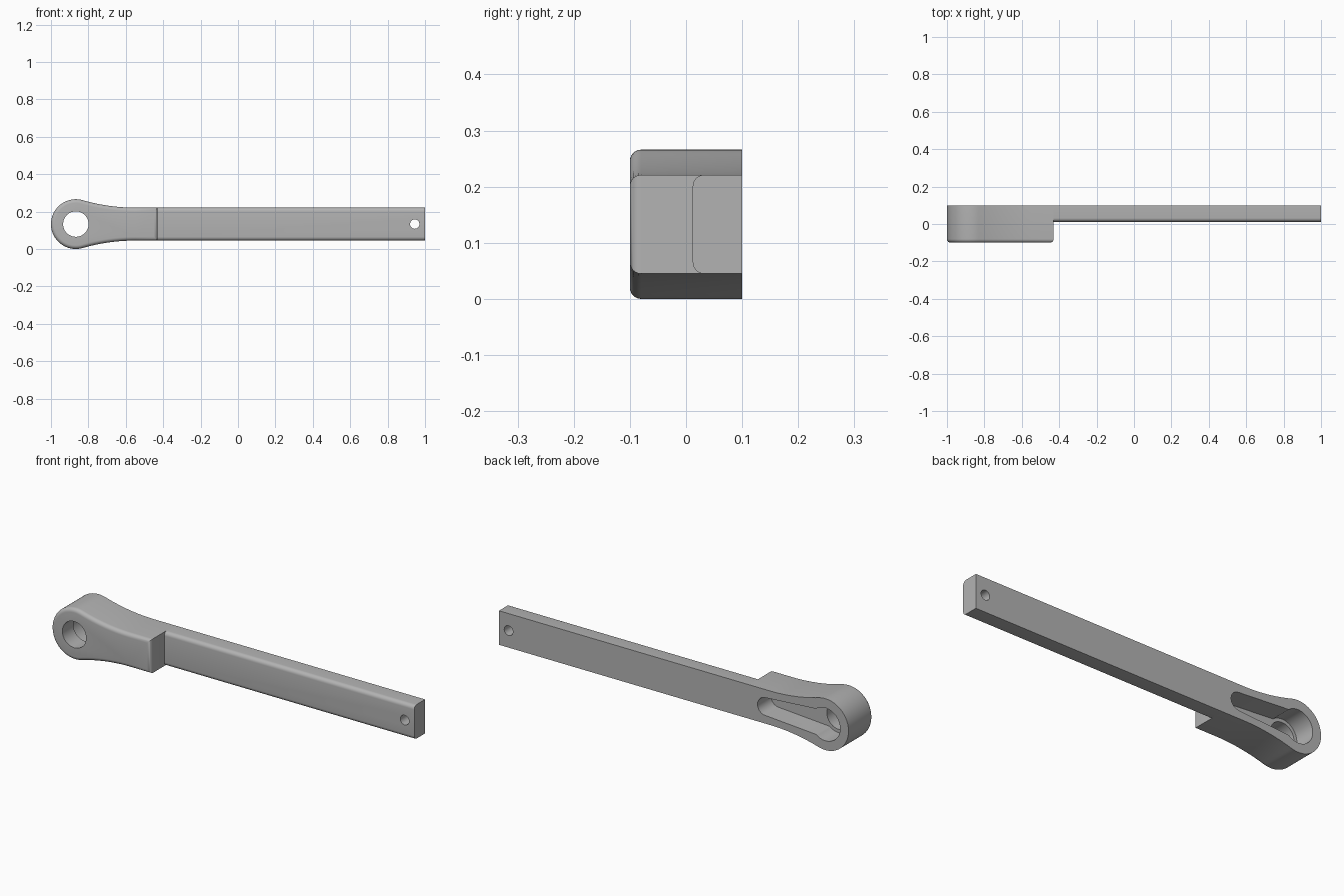
import bpy, bmesh
from math import pi, sin, cos, asin, sqrt

if "Cube" in bpy.data.objects:
    bpy.data.objects.remove(bpy.data.objects["Cube"], do_unlink=True)

# One plain grey for the whole part
grey = bpy.data.materials.new("plain grey")
grey.use_nodes = True
colour = (0.45, 0.45, 0.45, 1)
grey.diffuse_color = colour
grey.node_tree.nodes["Principled BSDF"].inputs["Base Color"].default_value = colour

MID = 0.133          # height of the centre line
EYE_X = -0.867       # centre of the round end
EYE_R = 0.133
HALF = 0.088         # half height of the bar
STEP_X = -0.43       # where the thick end stops
FRONT, LEDGE, BACK = -0.1, 0.012, 0.1
ROUND = 0.02


def arc(cx, cz, r, start, end, steps):
    return [(cx + r * cos(start + (end - start) * i / steps),
             cz + r * sin(start + (end - start) * i / steps)) for i in range(steps + 1)]


def prism(name, outline, front, back, round_edge=None):
    """Extrude an x-z outline along y; round the front edges chosen by round_edge."""
    bm = bmesh.new()
    face = bm.faces.new([bm.verts.new((x, front, z)) for x, z in outline])
    grown = bmesh.ops.extrude_face_region(bm, geom=[face], use_keep_orig=True)
    for v in grown["geom"]:
        if isinstance(v, bmesh.types.BMVert):
            v.co.y = back
    bmesh.ops.recalc_face_normals(bm, faces=bm.faces)
    if round_edge:
        edges = [e for e in bm.edges
                 if all(abs(v.co.y - front) < 1e-5 for v in e.verts) and round_edge(e)]
        bmesh.ops.bevel(bm, geom=edges, offset=ROUND, segments=6, profile=0.5,
                        affect='EDGES', clamp_overlap=False)
    mesh = bpy.data.meshes.new(name)
    bm.to_mesh(mesh)
    bm.free()
    obj = bpy.data.objects.new(name, mesh)
    bpy.context.collection.objects.link(obj)
    mesh.materials.append(grey)
    return obj


def activate(obj):
    bpy.ops.object.select_all(action='DESELECT')
    obj.select_set(True)
    bpy.context.view_layer.objects.active = obj


def cut(obj, cutter):
    activate(obj)
    mod = obj.modifiers.new("cut", 'BOOLEAN')
    mod.operation, mod.solver, mod.object = 'DIFFERENCE', 'EXACT', cutter
    bpy.ops.object.modifier_apply(modifier=mod.name)
    bpy.data.objects.remove(cutter, do_unlink=True)


# Thick end: round eye flowing through concave flanks into the bar
flank_x = -0.55
dx = flank_x - EYE_X
flank_r = (dx * dx - EYE_R ** 2 + HALF ** 2) / (2 * (EYE_R - HALF))
lean = asin(dx / (flank_r + EYE_R))
upper = arc(flank_x, HALF + flank_r, flank_r, -pi / 2, -pi / 2 - lean, 16)
upper = [(STEP_X, HALF)] + upper
eye = arc(EYE_X, 0, EYE_R, pi / 2 - lean, 3 * pi / 2 + lean, 56)[1:-1]
lower = [(x, -z) for x, z in reversed(upper)]
outline = [(x, z + MID) for x, z in upper + eye + lower]
head = prism("eye_end", outline, FRONT, BACK, lambda e: True)

# Keyhole pocket in the back and bore through the eye
bore_r, slot_z, slot_end, slot_r = 0.085, 0.066, -0.525, 0.046
a = asin(slot_z / bore_r)
pocket = arc(EYE_X, MID, bore_r, a, 2 * pi - a, 44) + arc(slot_end, MID, slot_r, -pi / 2, pi / 2, 16)
cut(head, prism("pocket_cutter", pocket, -0.01, BACK + 0.1))
cut(head, prism("bore_cutter", arc(EYE_X, MID, 0.068, 0, 2 * pi, 48)[:-1], FRONT - 0.1, BACK + 0.1))

# Long flat bar with rounded long front edges and a pin hole
bar_outline = [(STEP_X, MID - HALF), (1, MID - HALF), (1, MID + HALF), (STEP_X, MID + HALF)]
bar = prism("bar", bar_outline, LEDGE, BACK,
            lambda e: abs(e.verts[0].co.z - e.verts[1].co.z) < 1e-5)
cut(bar, prism("pin_hole_cutter", arc(0.945, MID, 0.025, 0, 2 * pi, 32)[:-1], -0.2, 0.2))

for part in (head, bar):
    activate(part)
    bpy.ops.object.shade_smooth_by_angle(angle=0.6)
